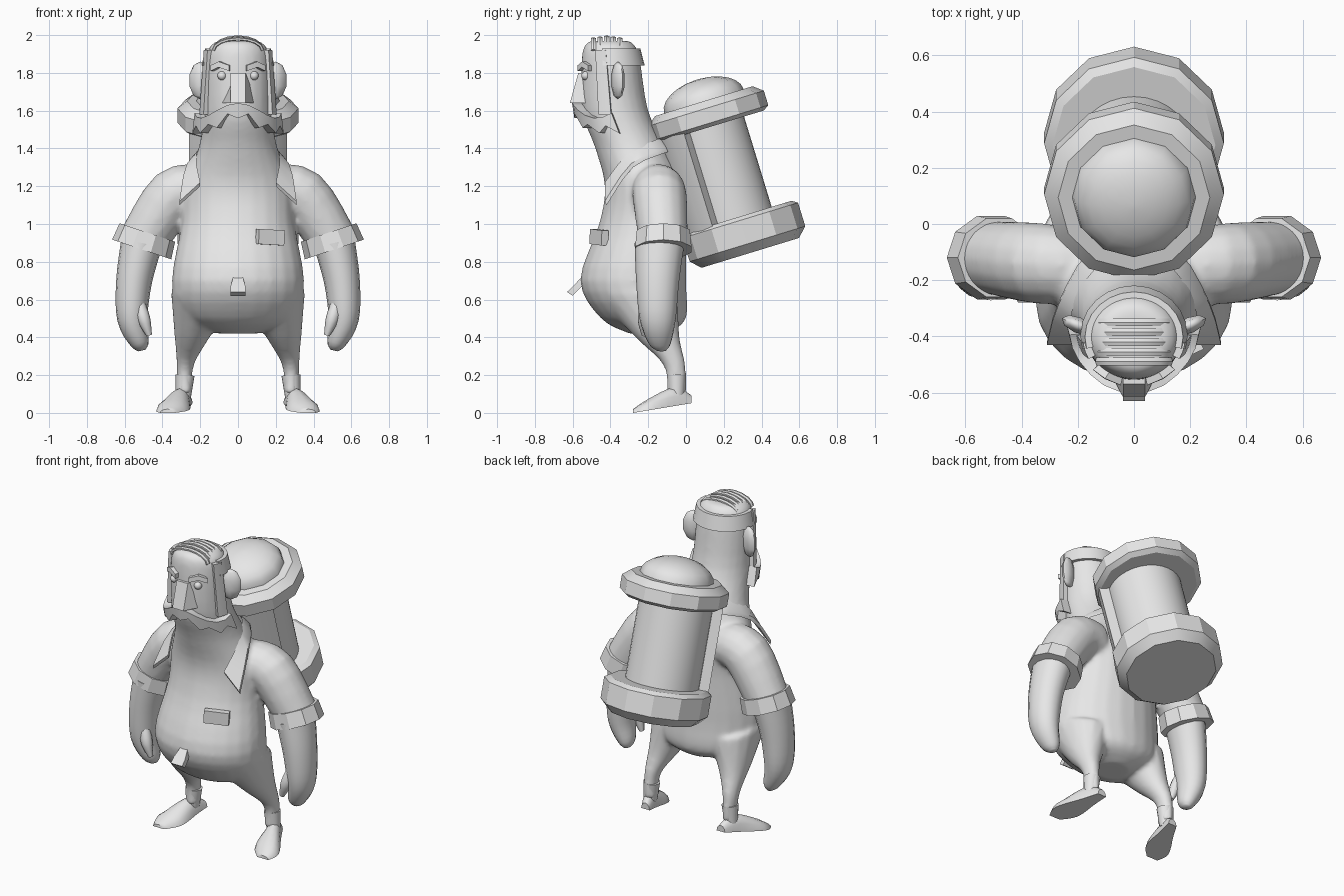
import bpy
import bmesh
from math import sin, cos, pi, radians
from mathutils import Vector, Matrix

cube = bpy.data.objects.get("Cube")
if cube:
    bpy.data.objects.remove(cube)

colour = (.8, .8, .8, 1)
grey = bpy.data.materials.new("plain_grey")
grey.use_nodes = True
grey.diffuse_color = colour
grey.node_tree.nodes["Principled BSDF"].inputs["Base Color"].default_value = colour


def finish(name, bm, limit):
    """Turn a bmesh into an object, smooth below the limit angle and sharp above it."""
    bmesh.ops.recalc_face_normals(bm, faces=bm.faces)
    for face in bm.faces:
        face.smooth = True
    for edge in bm.edges:
        edge.smooth = edge.calc_face_angle(0) < radians(limit)
    mesh = bpy.data.meshes.new(name)
    bm.to_mesh(mesh)
    bm.free()
    mesh.materials.append(grey)
    obj = bpy.data.objects.new(name, mesh)
    bpy.context.collection.objects.link(obj)
    return obj


def smooth(rows, steps=4):
    """Pass a flowing curve through rows of numbers."""
    rows = [Vector(row) for row in rows]
    padded = [rows[0]] + rows + [rows[-1]]
    result = []
    for before, start, end, after in zip(padded, padded[1:], padded[2:], padded[3:]):
        leave, arrive = (end - before) / 2, (after - start) / 2
        for step in range(steps):
            t = step / steps
            ease = t * t * (3 - 2 * t)
            result.append(start.lerp(end, ease) + leave * t * (1 - t) ** 2
                          - arrive * t * t * (1 - t))
    return result + [rows[-1]]


def skin(bm, rings, matrix=Matrix()):
    """Join equal-sized point rings into a closed skin."""
    loops = [[bm.verts.new(matrix @ Vector(point)) for point in ring] for ring in rings]
    for low, high in zip(loops, loops[1:]):
        for i in range(len(low)):
            bm.faces.new((low[i - 1], low[i], high[i], high[i - 1]))
    bm.faces.new(loops[0])
    bm.faces.new(loops[-1])


def loft(name, rings, limit=50, matrix=Matrix()):
    bm = bmesh.new()
    skin(bm, rings, matrix)
    finish(name, bm, limit)


def turn(count):
    return [2 * pi * k / count for k in range(count)]


def tube(stations, side=1, depth=1, sides=16):
    """Rings along x, y, z and radius stations; depth widens every ring along y."""
    rings = []
    for i, (x, y, z, radius) in enumerate(stations):
        before, after = stations[max(i - 1, 0)], stations[min(i + 1, len(stations) - 1)]
        path = Vector((after[0] - before[0], after[2] - before[2])).normalized() * radius
        rings.append([(side * (x + path.y * cos(a)), y + radius * depth * sin(a),
                       z - path.x * cos(a)) for a in turn(sides)])
    return rings


def blob(name, centre, scale, segments=12, spin=0):
    bm = bmesh.new()
    bmesh.ops.create_uvsphere(bm, u_segments=segments, v_segments=segments // 2 + 1, radius=1)
    bm.transform(Matrix.LocRotScale(Vector(centre), Matrix.Rotation(spin, 3, "Z"), Vector(scale)))
    finish(name, bm, 45)


# Body and head column: height, front, back, half width
column = smooth([
    (.42, -.3, -.1, .1), (.5, -.45, 0, .3), (.7, -.56, 0, .35), (1, -.46, 0, .3),
    (1.2, -.43, 0, .29), (1.4, -.48, -.1, .21), (1.6, -.55, -.2, .18),
    (1.9, -.55, -.25, .165), (1.97, -.51, -.3, .11)])


def surface(angle, z, off=0):
    """Point on the body; angle in degrees, from the front towards the left."""
    for low, high in zip(column, column[1:]):
        if z <= high[0]:
            break
    _, front, back, wide = low.lerp(high, (z - low[0]) / (high[0] - low[0]))
    a = radians(angle)
    return (sin(a) * (wide + off), (front + back) / 2 - cos(a) * ((back - front) / 2 + off), z)


def wall(name, spans, off):
    """Raised band on the body; spans hold angle, top and bottom."""
    loft(name, [[surface(a, top, -.02), surface(a, top, off),
                 surface(a, low, off), surface(a, low, -.02)] for a, top, low in spans], 30)


# Body, sleeves and legs blended into one skin
bm = bmesh.new()
skin(bm, [[surface(angle, row[0]) for angle in range(0, 360, 15)] for row in column])
for side in (1, -1):
    skin(bm, tube(smooth([
        (.18, -.15, 1.18, .13), (.34, -.14, 1.15, .145), (.51, -.12, .9, .13)]), side))
    skin(bm, tube(smooth([
        (.2, -.25, .6, .16), (.25, -.15, .4, .09), (.28, -.06, .25, .045),
        (.28, -.05, .1, .04)]), side, 1.3))
body = finish("body", bm, 180)
blend = body.modifiers.new("blend", "REMESH")
blend.mode = "VOXEL"
blend.voxel_size = .014
blend.use_smooth_shade = True
relax = body.modifiers.new("relax", "SMOOTH")
relax.iterations = 8

# Beard arched under the mouth, with a ragged hem
wall("beard", [(a, 1.6 + .04 * cos(radians(3 * a)),
                1.48 + .08 * cos(radians(a)) ** 8 + .02 * (a % 4))
               for a in range(-84, 85, 14)], .05)

# Hair band round the back of the head, and comb-over strands
wall("hair_band", [(a, 1.93, 1.84) for a in range(75, 286, 15)], .02)
for i in range(5):
    loft(f"hair_strand_{i + 1}", tube(
        [(.13 * cos(a), -.49 + .035 * i, 1.92 + (.07 - .005 * abs(i - 2)) * sin(a), .009)
         for a in turn(16)[:9]], depth=1.8, sides=6), 30)

# Nose and belly tag
loft("nose", [[(-wide, -.5, z), (-.04, y, z), (.04, y, z), (wide, -.5, z)]
              for wide, y, z in ((.04, -.57, 1.8), (.1, -.615, 1.64))], 20)
loft("belly_tag", [[(-w, y, z), (w, y, z), (w, y + .03, z - .02), (-w, y + .03, z - .02)]
                   for w, y, z in ((.025, -.55, .72), (.04, -.6, .67), (.04, -.63, .64))], 20)

# Chest pocket
bm = bmesh.new()
bmesh.ops.create_cube(bm, size=1)
bm.transform(Matrix.Translation((.17, -.46, .93)) @ Matrix.Rotation(radians(25), 4, "Z")
             @ Matrix.Rotation(radians(3), 4, "Y") @ Matrix.Diagonal((.15, .04, .08, 1)))
finish("chest_pocket", bm, 20)

# Open shirt collar: inner and outer edge from the front tip to the nape, then mirrored
half = [(.2, -.42, 1.2, .31, -.42, 1.1), (.22, -.3, 1.35, .27, -.28, 1.3),
        (.13, -.14, 1.43, .16, -.1, 1.38)]
nape = (0, -.11, 1.44, 0, -.08, 1.39)
other = [(-x, y, z, -u, v, w) for x, y, z, u, v, w in reversed(half)]
lift = Vector((0, -.01, .02))
collar = [(Vector(row[:3]), Vector(row[3:])) for row in smooth(half + [nape] + other, 3)]
loft("collar", [[a, b, b + lift, a + lift] for a, b in collar], 35)

# Parts that come in pairs
for side, word in ((1, "left"), (-1, "right")):
    blob(f"{word}_eye", (side * .085, -.53, 1.785), [.024] * 3)
    blob(f"{word}_ear", (side * .2, -.36, 1.76), (.065, .03, .1), 8, side * .4)
    wall(f"{word}_eyebrow", [(side * a, z + .03, z) for a, z in
                             ((14, 1.81), (32, 1.83), (48, 1.81))], .025)
    wall(f"{word}_sideburn", [(side * a, 1.92, 1.58) for a in (62, 72, 82)], .025)

    # Rolled cuff, forearm with mitten hand, thumb
    loft(f"{word}_cuff", tube([(.48, -.12, .955, .155), (.51, -.12, .865, .165)],
                              side, .95, 10), 28)
    loft(f"{word}_forearm", tube(smooth([
        (.51, -.14, .9, .11), (.55, -.15, .7, .095), (.56, -.15, .5, .08),
        (.52, -.14, .37, .05), (.51, -.13, .33, .02)]), side, 1.2))
    loft(f"{word}_thumb", tube(smooth([
        (.53, -.2, .6, .03), (.5, -.22, .5, .035), (.47, -.22, .41, .015)]), side, sides=8))

    # Boot shaft, boot foot with a flat sole
    loft(f"{word}_boot_shaft", tube([(.28, -.05, .2, .05), (.29, -.05, .08, .04)], side))
    foot = smooth([(.03, .04, .03), (-.06, .1, .05), (-.2, .06, .085), (-.28, .02, .04)])
    loft(f"{word}_foot", [[(side * (.28 - y / 3 + wide * cos(a)), y,
                           (y + .28) / 6 + high * max(sin(a), 0)) for a in turn(12)]
                          for y, high, wide in foot])

# Canister carried on the back, built upright and then leaned
lean = Matrix.Translation((0, .34, .847)) @ Matrix.Rotation(radians(17), 4, "X")


def turned(name, profile, sides=12, limit=25, shift=0):
    loft(name, [[(radius * sin(a), shift + radius * cos(a), z) for a in turn(sides)]
                for radius, z in profile], limit, lean)


turned("canister_base", [(.27, 0), (.32, .05), (.32, .18), (.29, .2)])
turned("canister_top_rim", [(.29, .7), (.32, .72), (.32, .8), (.27, .84)])
turned("canister_dome", [(.22 * cos(a), .84 + .12 * sin(a)) for a in turn(25)[:7]], 12, 60)
turned("canister_core", [(.22, .15), (.22, .75)], 32, 40, -.04)

# Curved guard between the canister and the wearer
loft("canister_guard", [[(r * cos(a), r * sin(a), z) for r, z in
                         ((.24, .15), (.3, .15), (.3, .75), (.24, .75))]
                        for a in turn(24)[14:23]], 40, lean)
